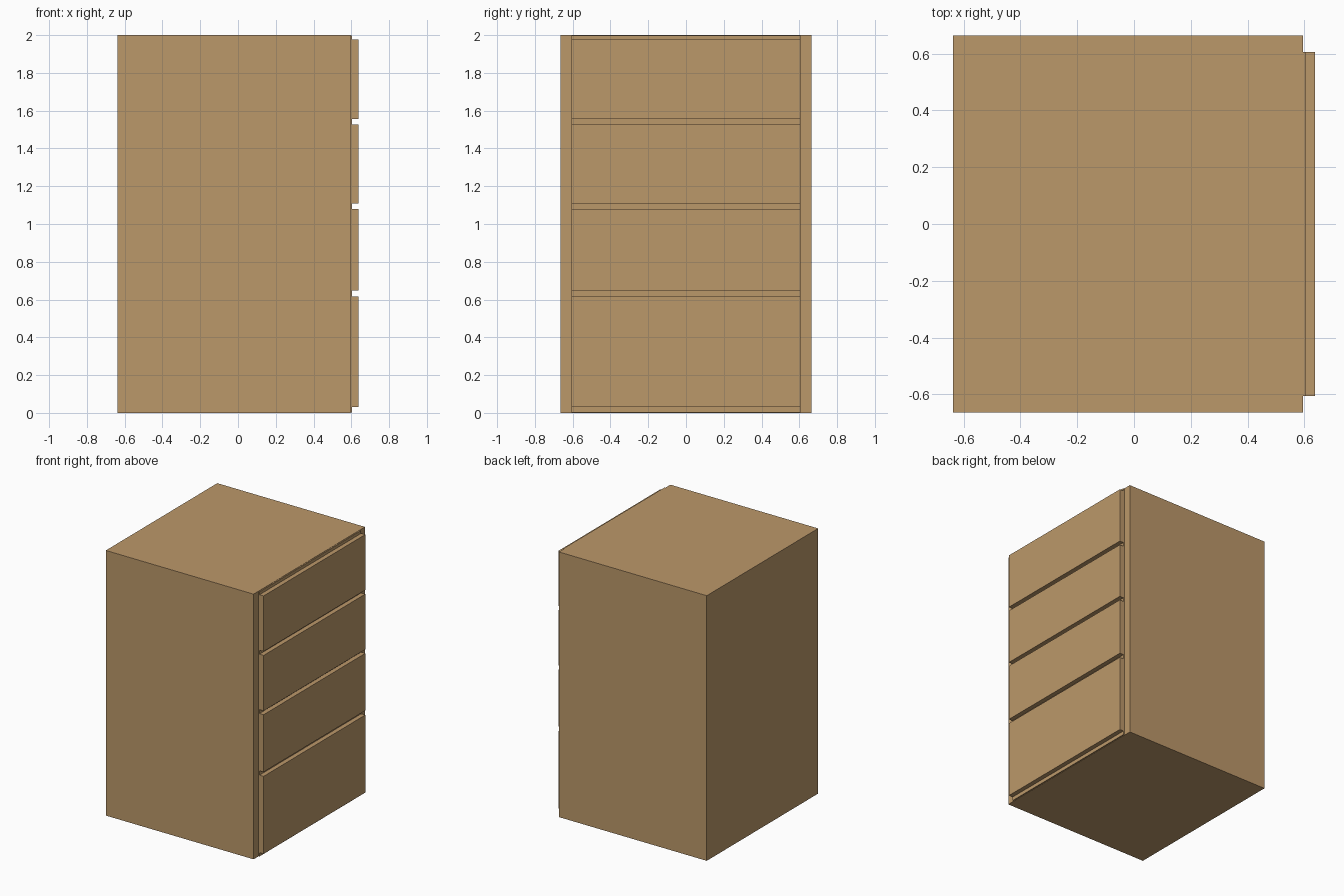
import bpy

if "Cube" in bpy.data.objects:
    bpy.data.objects.remove(bpy.data.objects["Cube"])

wood = bpy.data.materials.new("light_wood")
wood.diffuse_color = (0.50, 0.314, 0.144, 1)
wood.use_nodes = True
wood.node_tree.nodes["Principled BSDF"].inputs["Base Color"].default_value = wood.diffuse_color


def box(name, x0, x1, half_y, z0, z1):
    """Flat-sided box, symmetric about y = 0."""
    bpy.ops.mesh.primitive_cube_add(size=1, location=((x0 + x1) / 2, 0, (z0 + z1) / 2))
    ob = bpy.context.object
    ob.name = ob.data.name = name
    ob.scale = (x1 - x0, half_y * 2, z1 - z0)
    bpy.ops.object.transform_apply(location=False, rotation=False, scale=True)
    ob.data.materials.append(wood)
    return ob


# cabinet carcass and the slightly raised panel behind the drawers
box("cabinet_body", -0.638, 0.595, 0.664, 0, 2)
box("front_panel", 0.585, 0.604, 0.605, 0.002, 1.998)

# four drawer fronts, bottom to top
drawers = [(0.03, 0.615), (0.648, 1.08), (1.109, 1.527), (1.557, 1.976)]
for i, (z0, z1) in enumerate(drawers, 1):
    box(f"drawer_front_{i}", 0.603, 0.638, 0.606, z0, z1)
